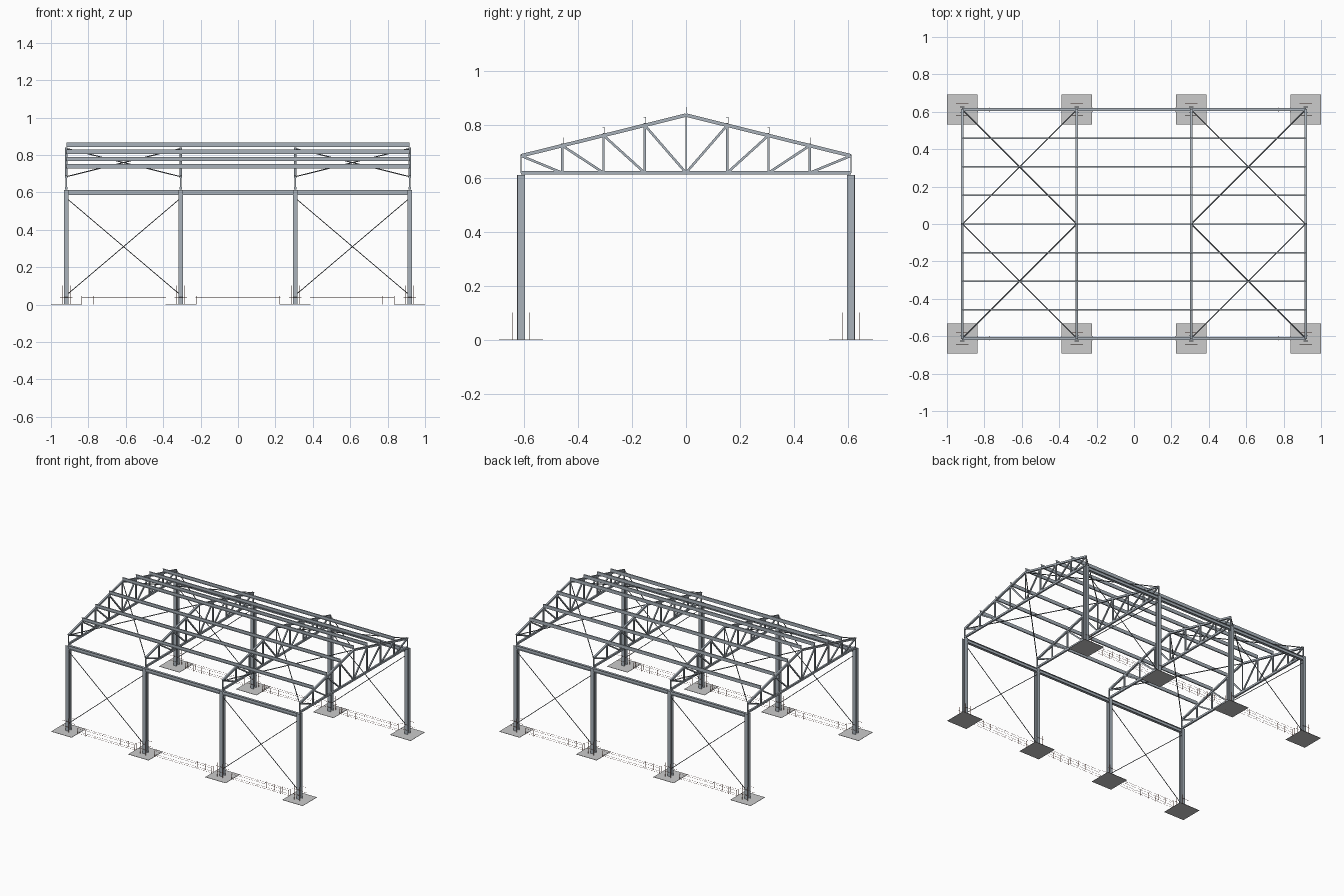
import bpy, bmesh, math
from mathutils import Vector

if "Cube" in bpy.data.objects:
    bpy.data.objects.remove(bpy.data.objects["Cube"])


def material(name, rgb):
    m = bpy.data.materials.new(name)
    m.diffuse_color = (*rgb, 1)
    m.use_nodes = True
    m.node_tree.nodes["Principled BSDF"].inputs["Base Color"].default_value = m.diffuse_color
    return m


steel = material("steel", (0.40, 0.45, 0.50))
dark = material("rod_steel", (0.18, 0.20, 0.22))
concrete = material("concrete", (0.60, 0.60, 0.60))
rust = material("rebar", (0.45, 0.22, 0.17))


# cross-sections: (side, up) points
def box(w, h):
    return [(-w/2, -h/2), (w/2, -h/2), (w/2, h/2), (-w/2, h/2)]


def rod(r, n=6):
    return [(r*math.cos(2*math.pi*i/n), r*math.sin(2*math.pi*i/n)) for i in range(n)]


def i_section(w, h, tf, tw):
    a, b, c, d = w/2, h/2, tw/2, h/2 - tf
    return [(-a, -b), (a, -b), (a, -d), (c, -d), (c, d), (a, d),
            (a, b), (-a, b), (-a, d), (-c, d), (-c, -d), (-a, -d)]


def c_section(w, h, t):
    a, b = w/2, h/2
    return [(-a, -b), (a, -b), (a, -b+t), (-a+t, -b+t),
            (-a+t, b-t), (a, b-t), (a, b), (-a, b)]


def bars(name, profile, segments, mat, up=(0, 0, 1)):
    """One object holding the profile swept along every (start, end) segment."""
    bm = bmesh.new()
    for a, b in segments:
        a, b = Vector(a), Vector(b)
        d = (b - a).normalized()
        u = Vector(up)
        if abs(d.dot(u)) > 0.99:
            u = Vector((0, 1, 0))
        side = d.cross(u).normalized()
        u = side.cross(d)
        rings = [[bm.verts.new(p + side*s + u*t) for s, t in profile] for p in (a, b)]
        n = len(profile)
        for i in range(n):
            j = (i + 1) % n
            bm.faces.new((rings[0][i], rings[0][j], rings[1][j], rings[1][i]))
        bm.faces.new(rings[0][::-1])
        bm.faces.new(rings[1])
    bmesh.ops.recalc_face_normals(bm, faces=bm.faces)
    me = bpy.data.meshes.new(name)
    bm.to_mesh(me)
    bm.free()
    me.materials.append(mat)
    ob = bpy.data.objects.new(name, me)
    bpy.context.collection.objects.link(ob)
    return ob


# setting-out
XS = [-0.918, -0.306, 0.306, 0.918]
Y = 0.612
ZB, ZE, ZR = 0.621, 0.684, 0.835
PANEL = Y / 4
END_BAYS = [(XS[0], XS[1]), (XS[2], XS[3])]


def roof(y):
    return ZR - (ZR - ZE) * abs(y) / Y


# columns, pads and eave beams
feet = [(x, s*Y) for x in XS for s in (-1, 1)]
bars("footing_pads", box(0.162, 0.162), [((x, y, 0), (x, y, 0.002)) for x, y in feet], concrete)
bars("columns", i_section(0.026, 0.030, 0.003, 0.003),
     [((x, y, 0.002), (x, y, 0.613)) for x, y in feet], steel)
bars("eave_beams", i_section(0.018, 0.027, 0.003, 0.003),
     [((a, s*Y, 0.599), (b, s*Y, 0.599)) for a, b in zip(XS, XS[1:]) for s in (-1, 1)], steel)

# roof trusses
for k, x in enumerate(XS, 1):
    chords = [((x, s*Y, ZE), (x, 0, ZR)) for s in (-1, 1)]
    bars(f"truss_{k}_top_chords", box(0.012, 0.013), chords, steel)
    bars(f"truss_{k}_bottom_chord", box(0.012, 0.013), [((x, -Y, ZB), (x, Y, ZB))], steel)
    posts = [((x, i*PANEL, ZB), (x, i*PANEL, roof(i*PANEL))) for i in range(-3, 4) if i]
    diags = [((x, s*i*PANEL, roof(i*PANEL)), (x, s*(i-1)*PANEL, ZB))
             for i in range(1, 5) for s in (-1, 1)]
    bars(f"truss_{k}_web", box(0.008, 0.009), posts + diags, steel)
    bars(f"truss_{k}_thin_posts", box(0.008, 0.005),
         [((x, y, ZB), (x, y, roof(y))) for y in (-Y, 0, Y)], steel)

# purlins
bars("purlins", c_section(0.008, 0.024, 0.0015),
     [((XS[0], i*PANEL, roof(i*PANEL) + 0.019), (XS[-1], i*PANEL, roof(i*PANEL) + 0.019))
      for i in range(-3, 4)], steel)

# cross bracing in the end bays
wall, top = [], []
for a, b in END_BAYS:
    for s in (-1, 1):
        for p, q in ((a, b), (b, a)):
            wall.append(((p, s*Y, 0.05), (q, s*Y, 0.57)))
            top.append(((p, s*Y, ZE), (q, 0, ZR)))
bars("wall_bracing", rod(0.0025), wall, dark)
bars("roof_bracing", rod(0.003), top, dark)

# starter bars and ties around column bases
starters, ties = [], []
for x, y in feet:
    for dx in (-0.022, 0.022):
        for dy in (-0.03, 0.03):
            starters.append(((x+dx, y+dy, 0), (x+dx, y+dy, 0.102)))
    for z in (0.04, 0.078):
        for d in (-0.03, 0.03):
            ties.append(((x-0.034, y+d, z), (x+0.034, y+d, z)))
bars("starter_bars", rod(0.001, 4), starters, rust)
bars("starter_ties", rod(0.001, 4), ties, rust)

# ground-beam reinforcement cages between columns
rails, stirrups = [], []
for a, b in zip(XS, XS[1:]):
    for s in (-1, 1):
        for y in (s*Y - 0.011, s*Y + 0.011):
            for z in (0.006, 0.04):
                rails.append(((a+0.08, y, z), (b-0.08, y, z)))
        for i in range(8):
            x = a + 0.082 + i*(b - a - 0.164)/7
            lo, hi = s*Y - 0.012, s*Y + 0.012
            stirrups += [((x, lo, 0), (x, lo, 0.045)), ((x, hi, 0), (x, hi, 0.045)),
                         ((x, lo, 0.042), (x, hi, 0.042)), ((x, lo, 0.004), (x, hi, 0.004))]
bars("ground_beam_rails", rod(0.0007, 4), rails, rust)
bars("ground_beam_stirrups", rod(0.0008, 4), stirrups, rust)
